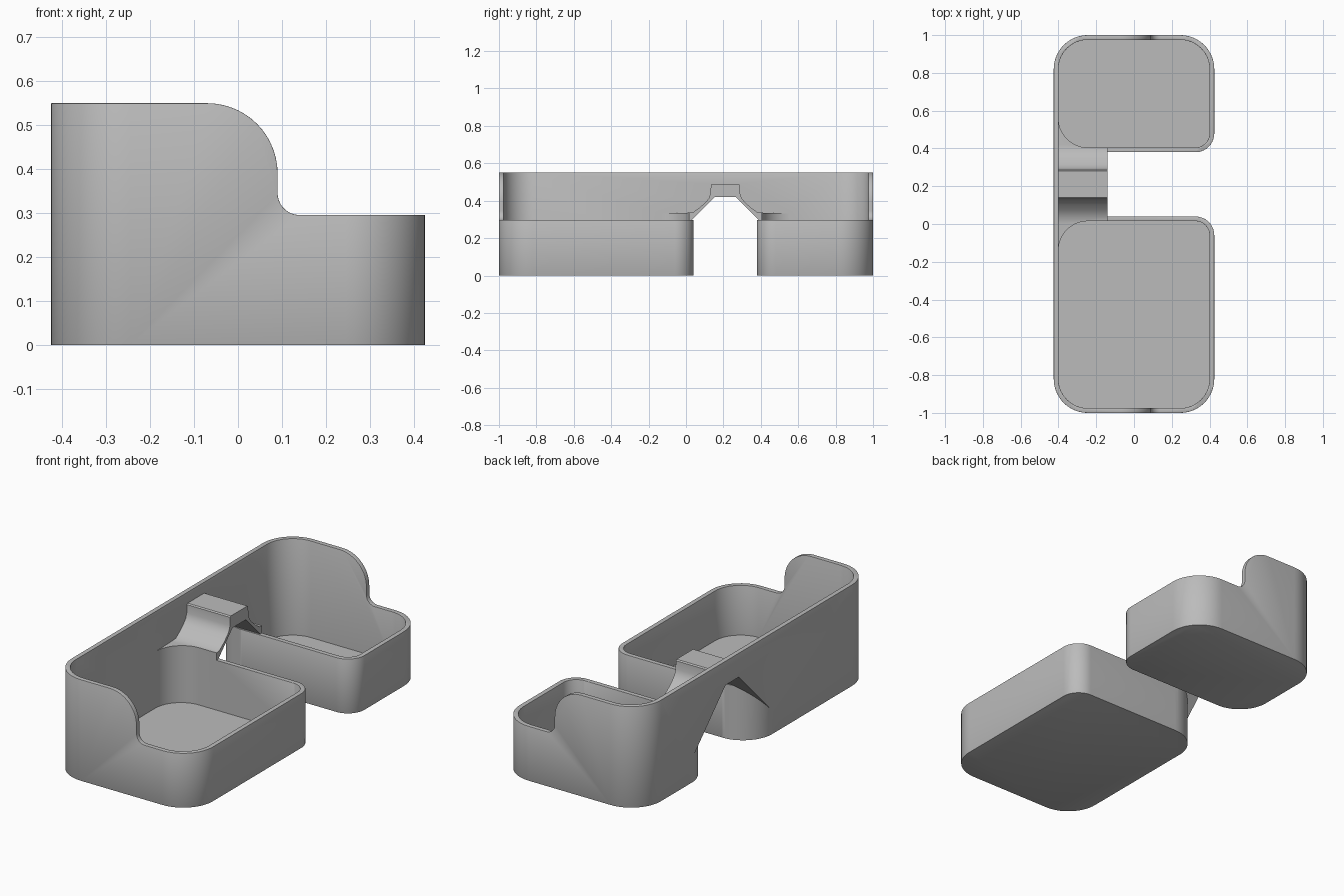
import bpy, bmesh, math
from mathutils import Vector

cube = bpy.data.objects.get("Cube")
if cube:
    bpy.data.objects.remove(cube, do_unlink=True)

W, L, H, LOW, T = 0.425, 1.0, 0.55, 0.296, 0.025   # half width, half length, heights, wall
FRONT, BACK = 0.04, 0.38                          # edges of the gap between the bins

grey = bpy.data.materials.new("Grey Plastic")
grey.use_nodes = True
colour = (0.5, 0.5, 0.5, 1)
grey.diffuse_color = colour
grey.node_tree.nodes["Principled BSDF"].inputs["Base Color"].default_value = colour


def arc(cx, cy, r, a0, a1, n=14):
    return [(cx + r * math.cos(math.radians(a0 + (a1 - a0) * i / n)),
             cy + r * math.sin(math.radians(a0 + (a1 - a0) * i / n))) for i in range(n + 1)]


def round_rect(x0, x1, y0, y1, radii):
    """Outline anticlockwise; radii start at the low x, low y corner."""
    a, b, c, d = radii
    return (arc(x0 + a, y0 + a, a, 180, 270) + arc(x1 - b, y0 + b, b, 270, 360)
            + arc(x1 - c, y1 - c, c, 0, 90) + arc(x0 + d, y1 - d, d, 90, 180))


def prism(name, outline, lo, hi, axis="z"):
    """Extrude an outline along an axis."""
    place = {"z": lambda u, v, w: (u, v, w),
             "y": lambda u, v, w: (u, w, v),
             "x": lambda u, v, w: (w, u, v)}[axis]
    bm = bmesh.new()
    base = bm.faces.new([bm.verts.new(place(u, v, lo)) for u, v in outline])
    made = bmesh.ops.extrude_face_region(bm, geom=[base])["geom"]
    shift = Vector(place(0, 0, hi - lo))
    bmesh.ops.translate(bm, verts=[v for v in made if isinstance(v, bmesh.types.BMVert)], vec=shift)
    bmesh.ops.recalc_face_normals(bm, faces=bm.faces)
    mesh = bpy.data.meshes.new(name)
    bm.to_mesh(mesh)
    bm.free()
    obj = bpy.data.objects.new(name, mesh)
    bpy.context.scene.collection.objects.link(obj)
    return obj


def combine(target, other, operation):
    """Apply a boolean and discard the second object."""
    mod = target.modifiers.new("boolean", "BOOLEAN")
    mod.operation, mod.object, mod.solver = operation, other, "EXACT"
    graph = bpy.context.evaluated_depsgraph_get()
    mesh = bpy.data.meshes.new_from_object(target.evaluated_get(graph))
    target.modifiers.clear()
    target.data = mesh
    bpy.data.objects.remove(other, do_unlink=True)


def box(name, x0, x1, y0, y1, z0, z1):
    return prism(name, [(x0, y0), (x1, y0), (x1, y1), (x0, y1)], z0, z1)


# Tall wall wrapping the closed side and both ends
R, r = 0.18, 0.155
tray = prism("divided_tray", round_rect(-W, W, -L, L, [R] * 4), 0.05, H)
combine(tray, prism("wall_hollow", round_rect(-W + T, W - T, -L + T, L - T, [r] * 4), -1, 1),
        "DIFFERENCE")

# Curved step down at the two ends
step = ([(-0.07, 0.8), (-0.07, H)] + arc(-0.07, 0.39, H - 0.39, 90, 0)
        + arc(0.14, LOW + 0.05, 0.05, 180, 270) + [(0.6, LOW), (0.6, 0.8)])
combine(tray, prism("step_cutter", step, -2, 2, "y"), "DIFFERENCE")
combine(tray, box("open_side_cutter", 0.2, 0.6, -0.4, 0.8, -1, 1), "DIFFERENCE")

# Sloped arch under the bridge
MID = (FRONT + BACK) / 2
arch = [(MID - 0.6, -0.13), (MID + 0.6, -0.13), (MID + 0.057, 0.42), (MID - 0.057, 0.42)]
combine(tray, prism("arch_cutter", arch, -1, 1, "x"), "DIFFERENCE")

# Bridge with flat top and curved shoulders
half = [(0.345, 0.332), (0.21, 0.335), (0.172, 0.338), (0.135, 0.365), (0.105, 0.392),
        (0.088, 0.413), (0.079, 0.44), (0.077, 0.484), (0.071, 0.49)]
under = [(0.057, 0.42), (0.345, 0.128)]
profile = ([(MID - d, z) for d, z in half] + [(MID + d, z) for d, z in reversed(half)]
           + [(MID + d, z) for d, z in reversed(under)] + [(MID - d, z) for d, z in under])
combine(tray, prism("bridge", profile, -W + 0.005, -0.14, "x"), "UNION")

# Two bins with rounded corners, then their hollows
bins = [(-L, FRONT, (R, R, 0.1, R)), (BACK, L, (R, 0.1, R, R))]
for y0, y1, radii in bins:
    combine(tray, prism("bin", round_rect(-W, W, y0, y1, radii), 0, LOW), "UNION")
for y0, y1, radii in bins:
    inner = round_rect(-W + T, W - T, y0 + T, y1 - T, [q - T for q in radii])
    combine(tray, prism("bin_hollow", inner, T, 1), "DIFFERENCE")

# Softened rims and base edges
bm = bmesh.new()
bm.from_mesh(tray.data)
bmesh.ops.remove_doubles(bm, verts=bm.verts, dist=0.0004)
bmesh.ops.dissolve_limit(bm, angle_limit=0.01, verts=bm.verts, edges=bm.edges)


def is_rim(e):
    if len(e.link_faces) != 2 or e.calc_face_angle_signed(0) < 0.9:
        return False
    mid = (e.verts[0].co + e.verts[1].co) / 2
    near_bridge = mid.x < -0.1 and -0.16 < mid.y < 0.58 and mid.z < 0.52
    return not near_bridge and (mid.z > LOW - 0.01 or mid.z < 0.001)


bmesh.ops.bevel(bm, geom=[e for e in bm.edges if is_rim(e)], offset=0.006, segments=2,
                profile=0.5, affect="EDGES", clamp_overlap=True)
bm.to_mesh(tray.data)
bm.free()

tray.data.materials.clear()
tray.data.materials.append(grey)
for p in tray.data.polygons:
    p.material_index = 0
bpy.ops.object.select_all(action="DESELECT")
tray.select_set(True)
bpy.context.view_layer.objects.active = tray
bpy.ops.object.shade_smooth_by_angle(angle=math.radians(35))
